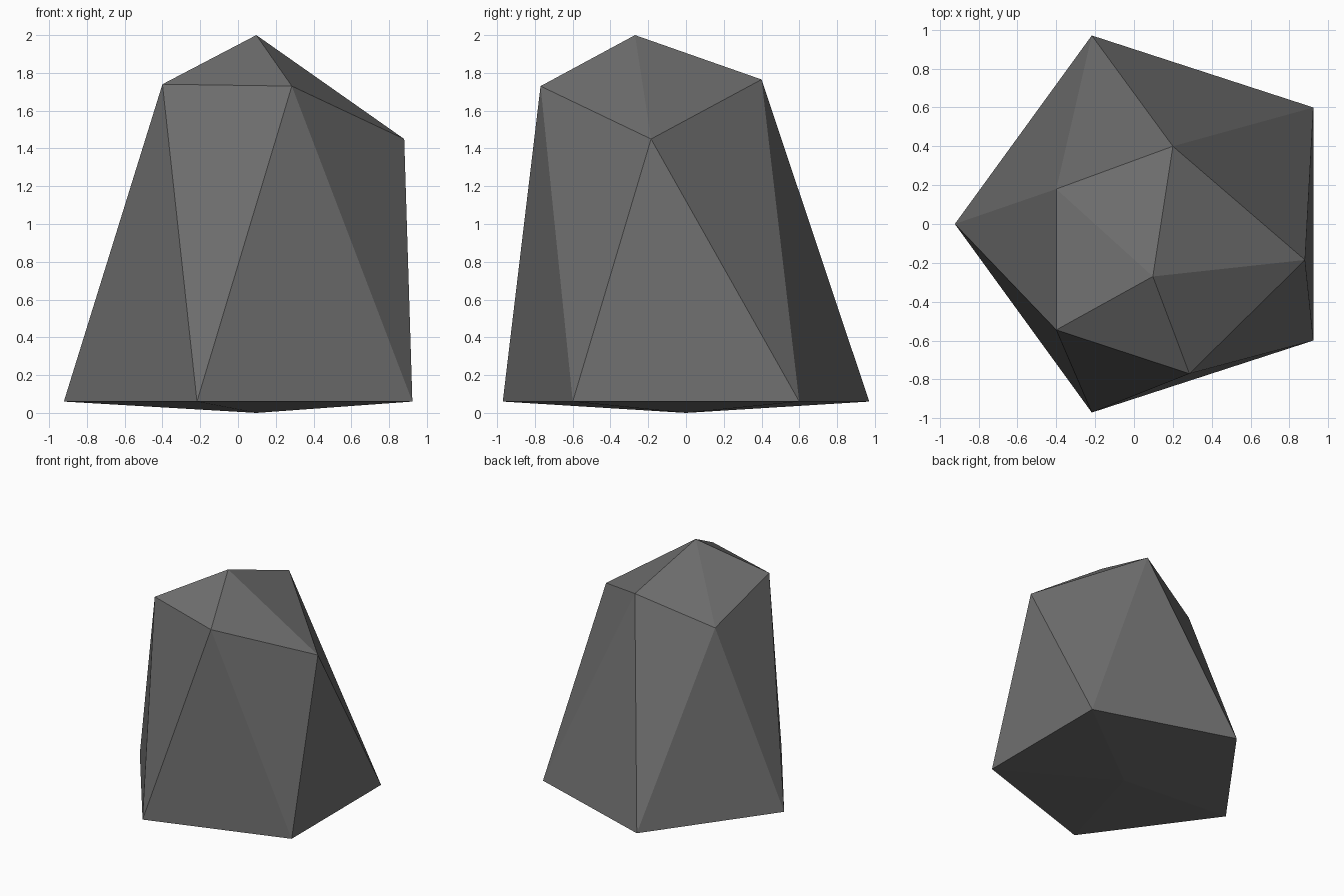
import bpy, bmesh, math

if "Cube" in bpy.data.objects:
    bpy.data.objects.remove(bpy.data.objects["Cube"])

# Flat grey stone material
grey = bpy.data.materials.new("stone_grey")
grey.diffuse_color = (0.16, 0.16, 0.16, 1)
grey.use_nodes = True
grey.node_tree.nodes["Principled BSDF"].inputs["Base Color"].default_value = grey.diffuse_color

bm = bmesh.new()

# Base ring: a regular pentagon around the foot point
CX, R = 0.098, 1.02
foot = bm.verts.new((CX, 0, 0))
base = []
for i in range(5):
    a = math.pi + i * math.tau / 5
    base.append(bm.verts.new((CX + R * math.cos(a), R * math.sin(a), 0.06)))

# Shoulder ring: uneven corners below the peak
shoulder = [bm.verts.new(p) for p in (
    (-0.40, -0.545, 1.74), (0.285, -0.77, 1.73), (0.88, -0.185, 1.45),
    (0.20, 0.40, 1.765), (-0.40, 0.18, 1.55))]
peak = bm.verts.new((0.097, -0.27, 2.0))

# Triangles: underside, side band and cap
for i in range(5):
    j = (i + 1) % 5
    bm.faces.new((foot, base[j], base[i]))
    bm.faces.new((base[i], base[j], shoulder[i]))
    bm.faces.new((base[j], shoulder[j], shoulder[i]))
    bm.faces.new((shoulder[i], shoulder[j], peak))
bmesh.ops.recalc_face_normals(bm, faces=bm.faces)

mesh = bpy.data.meshes.new("rock")
bm.to_mesh(mesh)
bm.free()
mesh.materials.append(grey)
rock = bpy.data.objects.new("rock", mesh)
bpy.context.collection.objects.link(rock)
